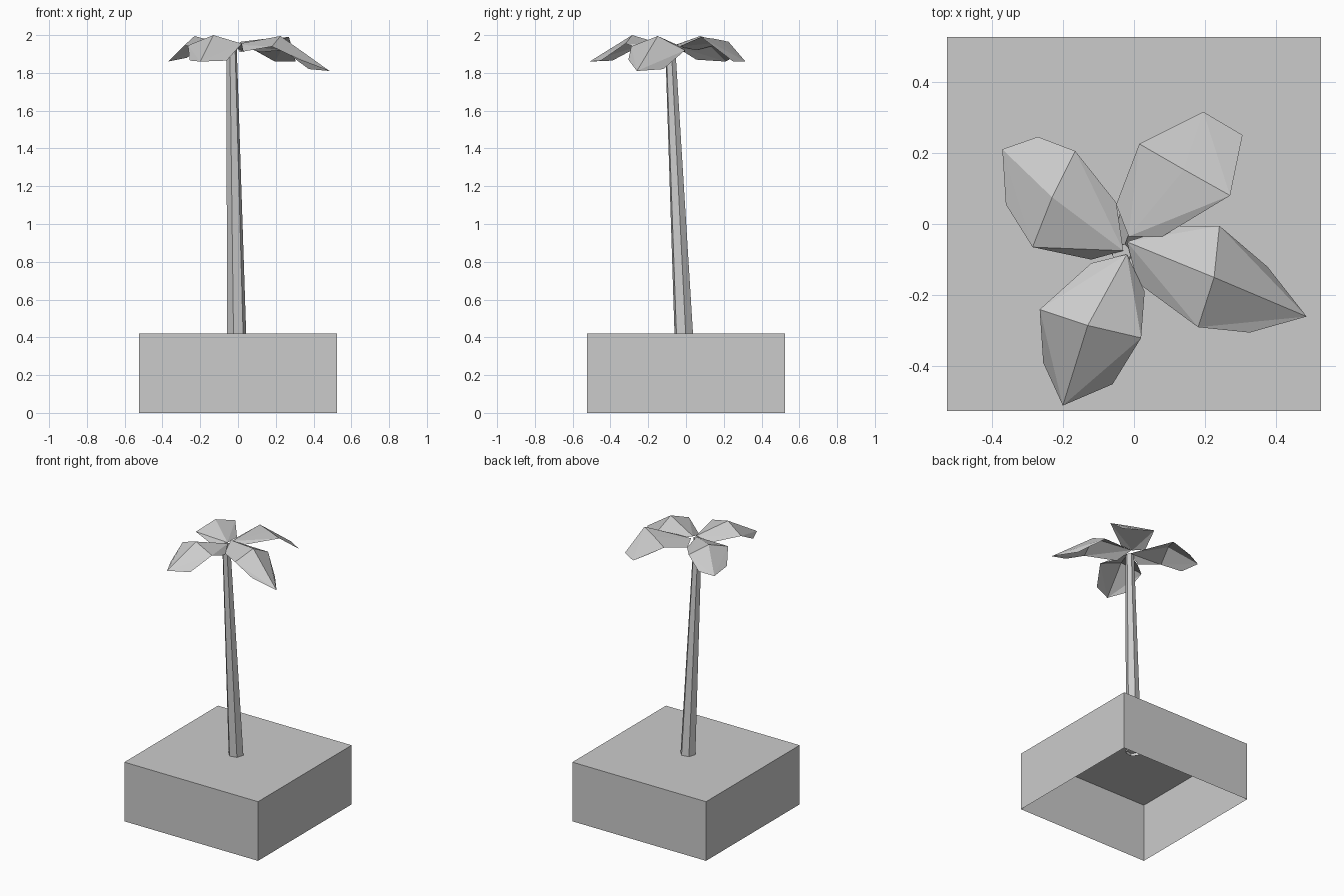
import bpy, bmesh
from math import sin, cos, pi


def add_mesh(name, verts, faces):
    mesh = bpy.data.meshes.new(name)
    mesh.from_pydata(verts, [], faces)
    mesh.update()
    obj = bpy.data.objects.new(name, mesh)
    bpy.context.collection.objects.link(obj)
    return obj


def hexagon(x, y, z, r):
    return [(x + r * cos(i * pi / 3 + 0.2), y + r * sin(i * pi / 3 + 0.2), z)
            for i in range(6)]


# Square base block, open underneath
bpy.ops.mesh.primitive_cube_add(size=1, location=(0, 0, 0.21))
base = bpy.context.object
base.name = "base"
base.scale = (1.05, 1.05, 0.42)
bm = bmesh.new()
bm.from_mesh(base.data)
bm.faces.ensure_lookup_table()
bottom = [f for f in bm.faces if f.normal.z < -0.5]
bmesh.ops.delete(bm, geom=bottom, context='FACES_ONLY')
bm.to_mesh(base.data)
bm.free()

# Leaning, tapering six-sided trunk
rings = hexagon(-0.007, -0.011, 0.40, 0.052) + hexagon(-0.034, -0.083, 1.93, 0.028)
sides = [(i, (i + 1) % 6, (i + 1) % 6 + 6, i + 6) for i in range(6)]
add_mesh("trunk", rings, sides + [tuple(range(6, 12))])

# Drooping leaves: root, left near/wide/far, tip, right far/wide/near, ridge peak
LEAF_FACES = [(0, 2, 1), (0, 8, 2), (0, 6, 8), (0, 7, 6),
              (8, 4, 2), (2, 4, 3), (8, 6, 4), (6, 5, 4)]
leaves = {
    "right_leaf": [(-0.02, -0.05, 1.95), (0.12, -0.005, 1.91), (0.24, -0.005, 1.92),
                   (0.375, -0.12, 1.82), (0.485, -0.26, 1.81), (0.325, -0.305, 1.87),
                   (0.18, -0.29, 1.94), (0.01, -0.165, 1.91), (0.225, -0.15, 1.995)],
    "front_leaf": [(-0.02, -0.085, 1.94), (0.03, -0.19, 1.91), (0.02, -0.32, 1.955),
                   (-0.06, -0.45, 1.865), (-0.2, -0.51, 1.86), (-0.255, -0.39, 1.865),
                   (-0.265, -0.24, 1.945), (-0.12, -0.11, 1.91), (-0.13, -0.285, 2.0)],
    "left_leaf": [(-0.03, -0.075, 1.94), (-0.12, -0.10, 1.90), (-0.285, -0.065, 1.945),
                  (-0.36, 0.055, 1.87), (-0.37, 0.21, 1.86), (-0.27, 0.245, 1.88),
                  (-0.165, 0.205, 1.955), (-0.05, 0.06, 1.92), (-0.23, 0.075, 1.995)],
    "back_leaf": [(-0.015, -0.035, 1.94), (-0.05, 0.055, 1.92), (0.015, 0.225, 1.965),
                  (0.105, 0.27, 1.91), (0.195, 0.315, 1.86), (0.305, 0.25, 1.86),
                  (0.27, 0.08, 1.99), (0.08, -0.035, 1.94), (0.14, 0.153, 1.98)],
}
for name, points in leaves.items():
    leaf = add_mesh(name, points, LEAF_FACES)
    if leaf.data.polygons[1].normal.z < 0:
        leaf.data.flip_normals()
